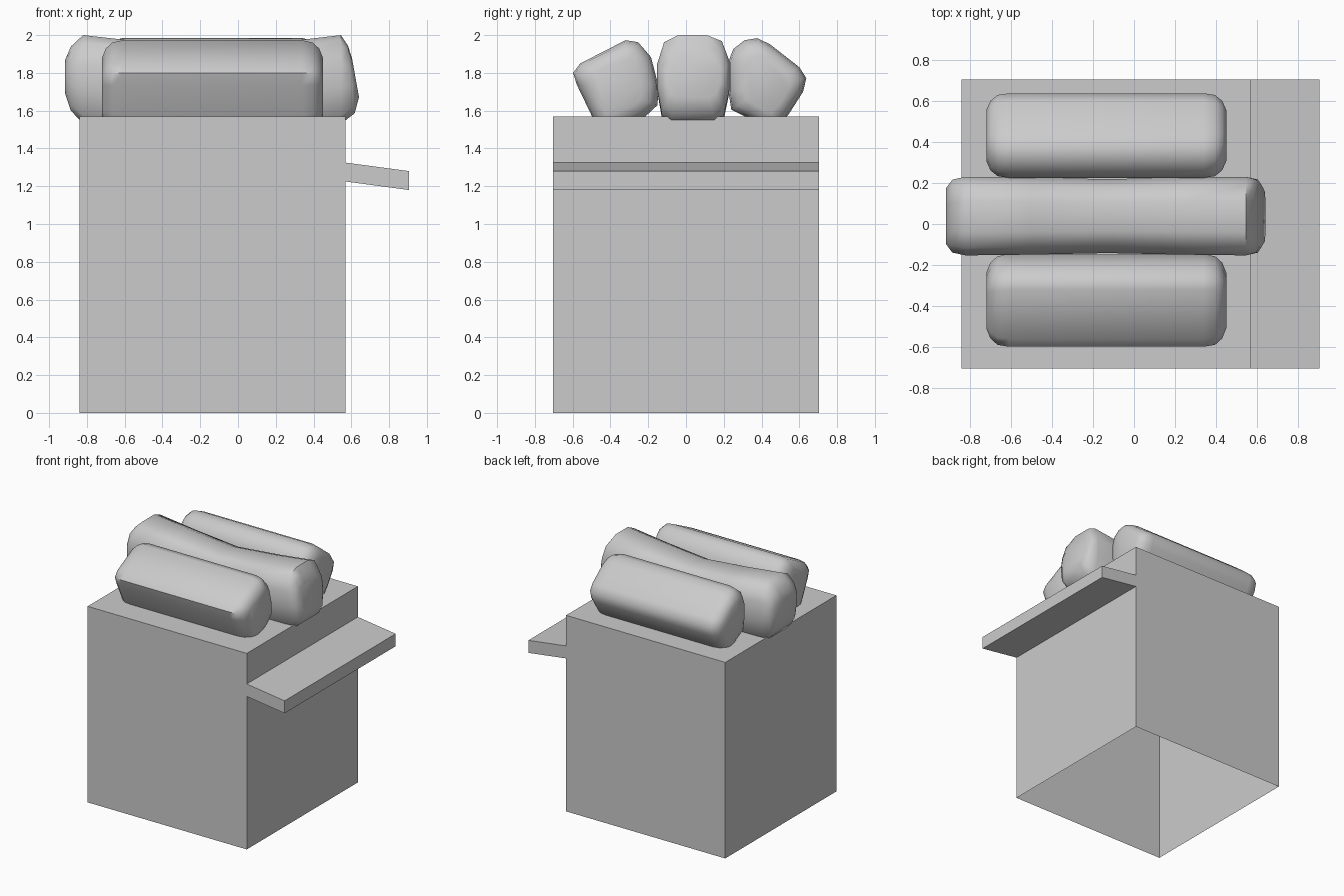
import bpy, bmesh, math

if "Cube" in bpy.data.objects:
    bpy.data.objects.remove(bpy.data.objects["Cube"])


def finish(name, bm, smooth=None):
    bmesh.ops.recalc_face_normals(bm, faces=bm.faces)
    mesh = bpy.data.meshes.new(name)
    bm.to_mesh(mesh)
    bm.free()
    obj = bpy.data.objects.new(name, mesh)
    bpy.context.collection.objects.link(obj)
    if smooth:
        bpy.ops.object.select_all(action='DESELECT')
        bpy.context.view_layer.objects.active = obj
        obj.select_set(True)
        bpy.ops.object.shade_smooth_by_angle(angle=math.radians(smooth))
    return obj


def loft_sack(name, section, stations):
    """Loft a (y, z) section along x; station = x, y scale, z scale, z shift, lean."""
    ys, zs = zip(*section)
    cy, cz = (min(ys) + max(ys)) / 2, (min(zs) + max(zs)) / 2
    bm = bmesh.new()
    rings = []
    for x, sy, sz, dz, lean in stations:
        rings.append([bm.verts.new((x + lean * (z - cz) * sz,
                                    cy + (y - cy) * sy,
                                    cz + (z - cz) * sz + dz)) for y, z in section])
    n = len(section)
    for a, b in zip(rings, rings[1:]):
        for i in range(n):
            j = (i + 1) % n
            bm.faces.new((a[i], a[j], b[j], b[i]))
    bm.faces.new(rings[0])
    bm.faces.new(rings[-1])
    finish(name, bm, 50)


# Hollow box with a sloping shelf: side profile extruded along y, open below
profile = [(-0.84, 0), (-0.84, 1.57), (0.57, 1.57), (0.57, 1.325),
           (0.905, 1.28), (0.905, 1.18), (0.57, 1.225), (0.57, 0)]
bm = bmesh.new()
front, back = ([bm.verts.new((x, y, z)) for x, z in profile] for y in (-0.703, 0.703))
bm.faces.new(front)
bm.faces.new(back[::-1])
for i in range(len(profile) - 1):
    bm.faces.new((front[i], front[i + 1], back[i + 1], back[i]))
finish("box_with_shelf", bm)

# Two outer sacks, tilted outwards
straight = [(-0.72, 0.60, 0.62, 0, 0), (-0.70, 0.82, 0.82, 0, 0),
            (-0.665, 0.96, 0.95, 0, 0), (-0.61, 1, 1, 0, 0),
            (0.34, 1, 1, 0, 0), (0.395, 0.96, 0.95, 0, 0),
            (0.43, 0.82, 0.82, 0, 0), (0.45, 0.60, 0.62, 0, 0)]
loft_sack("front_sack",
          [(-0.598, 1.80), (-0.56, 1.85), (-0.32, 1.973), (-0.254, 1.963),
           (-0.185, 1.883), (-0.148, 1.74), (-0.15, 1.63), (-0.22, 1.565),
           (-0.40, 1.48), (-0.46, 1.50), (-0.50, 1.575), (-0.577, 1.735)],
          straight)
loft_sack("back_sack",
          [(0.225, 1.86), (0.25, 1.926), (0.31, 1.973), (0.376, 1.984),
           (0.444, 1.952), (0.60, 1.83), (0.637, 1.772), (0.62, 1.70),
           (0.54, 1.575), (0.47, 1.50), (0.41, 1.52), (0.31, 1.57),
           (0.24, 1.605), (0.225, 1.70)],
          straight)

# Longer middle sack, sagging in the middle
loft_sack("middle_sack",
          [(-0.153, 1.846), (-0.116, 1.963), (-0.04, 2.0), (0.11, 2.0),
           (0.19, 1.968), (0.23, 1.862), (0.23, 1.714), (0.20, 1.575),
           (0.15, 1.53), (-0.08, 1.53), (-0.127, 1.575), (-0.153, 1.72)],
          [(-0.915, 0.72, 0.38, 0.015, 0), (-0.885, 0.93, 0.72, 0.005, 0),
           (-0.82, 1, 1, 0, 0), (-0.5, 0.98, 1, -0.036, 0),
           (-0.13, 0.94, 1, -0.068, 0), (0.24, 0.98, 1, -0.036, 0),
           (0.545, 1, 1, 0, 0), (0.60, 0.93, 0.76, 0, -0.1),
           (0.622, 0.75, 0.44, 0.01, -0.18)])
